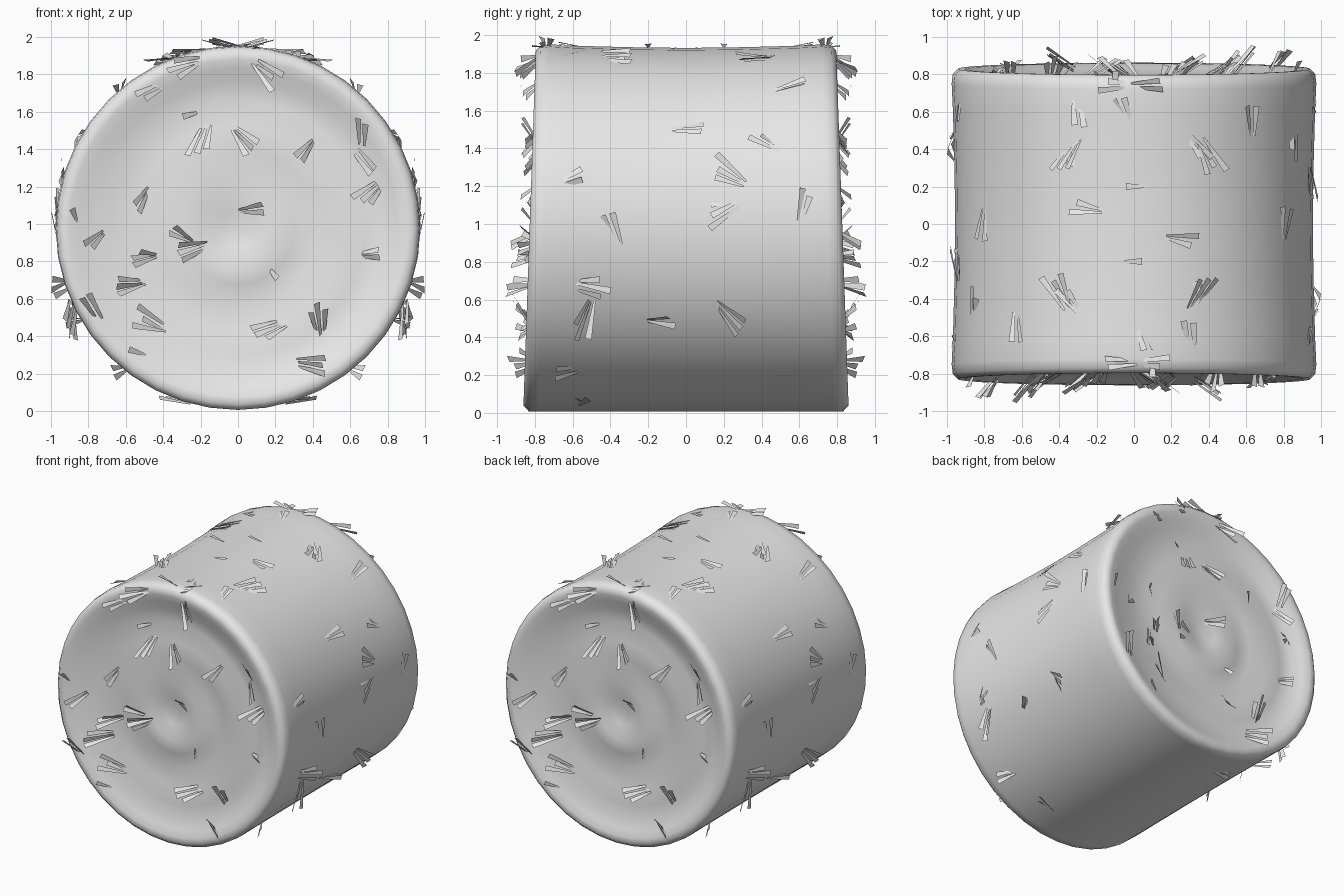
import bpy, bmesh, math, random
from mathutils import Vector, Matrix

random.seed(4)
old = bpy.data.objects.get("Cube")
if old:
    bpy.data.objects.remove(old)

straw_mat = bpy.data.materials.new("pale_grey")
straw_mat.use_nodes = True
straw_mat.diffuse_color = (0.8, 0.8, 0.8, 1)
straw_mat.node_tree.nodes["Principled BSDF"].inputs["Base Color"].default_value = (0.8, 0.8, 0.8, 1)

CZ = 0.978
SEGS = 40
# Half profile (radius, distance from the middle): dished end, puffed rim, side
END = [(0.1, 0.75), (0.2, 0.772), (0.3, 0.768), (0.42, 0.755), (0.55, 0.772),
       (0.68, 0.765), (0.78, 0.782), (0.85, 0.808), (0.9, 0.826), (0.94, 0.828)]
SIDE = [(0.967, 0.8), (0.973, 0.75), (0.966, 0.6), (0.958, 0.3), (0.954, 0)]


def end_depth(r, a):
    """Depth of the dished end with a soft spiral; the end leans out at the base."""
    pts = [(0, 0.735)] + END
    d = pts[-1][1]
    for (r0, d0), (r1, d1) in zip(pts, pts[1:]):
        if r <= r1:
            d = d0 + (d1 - d0) * (r - r0) / (r1 - r0)
            break
    spiral = 0.014 * math.sin(a + r * 14) * min(1, r * 5) if r < 0.8 else 0
    return d + spiral - 0.037 * r * r * math.sin(a)


def make_object(name, bm, smooth):
    me = bpy.data.meshes.new(name)
    bm.to_mesh(me)
    bm.free()
    me.materials.append(straw_mat)
    ob = bpy.data.objects.new(name, me)
    bpy.context.collection.objects.link(ob)
    for p in me.polygons:
        p.use_smooth = smooth
    return ob


# Rolled bale: rings from the front centre to the back centre
bm = bmesh.new()
half = [(r, d, True) for r, d in END] + [(r, d, False) for r, d in SIDE]
rings = []
for s, part in ((-1, half), (1, half[-2::-1])):
    for r, d, is_end in part:
        ring = []
        for i in range(SEGS):
            a = math.tau * i / SEGS
            # the back is the front turned half a circle about z
            face_a = a if s < 0 else math.pi - a
            y = end_depth(r, face_a) if is_end else d * (1 - 0.04 * math.sin(a) * (d > 0.7))
            # the waist fades out towards the ground
            ra = r if is_end else r + (0.97 - r) * max(0, -math.sin(a))
            ring.append(bm.verts.new((ra * math.cos(a), s * y, CZ + ra * math.sin(a))))
        rings.append(ring)
for ra, rb in zip(rings, rings[1:]):
    for i in range(SEGS):
        j = (i + 1) % SEGS
        bm.faces.new((ra[i], ra[j], rb[j], rb[i]))
for s, ring in ((-1, rings[0]), (1, rings[-1])):
    hub = bm.verts.new((0, s * 0.735, CZ))
    for i in range(SEGS):
        bm.faces.new((hub, ring[i], ring[(i + 1) % SEGS]))
bmesh.ops.recalc_face_normals(bm, faces=bm.faces)
make_object("bale", bm, True)


def add_tuft(bm, origin, u, v, n, angle, count, lift):
    """A fan of flat straws, narrow at the root and wide at the tip."""
    length = 0.09 + 0.035 * count
    for k in range(count):
        a = math.radians(angle + (k - (count - 1) / 2) * 11 + random.uniform(-5, 5))
        e = math.radians(lift + random.uniform(-5, 5))
        flat = u * math.cos(a) + v * math.sin(a)
        along = flat * math.cos(e) + n * math.sin(e)
        across = Matrix.Rotation(random.uniform(-0.6, 0.6), 3, along) @ n.cross(flat)
        size = length * random.uniform(0.75, 1.15)
        root = origin - flat * length / 2 + across * 0.038 * (k - (count - 1) / 2)
        tip = root + along * size
        corners = [root - across * 0.006, root + across * 0.006,
                   tip + across * 0.018, tip - across * 0.018]
        for turn in (1, -1):
            bm.faces.new([bm.verts.new((turn * c.x, turn * c.y, max(c.z, 0))) for c in corners])


# Tufts on the ends: x, z, direction, straws
end_tufts = [
    (-.3, 1.84, 200, 3), (.16, 1.8, -40, 3), (-.48, 1.7, 205, 2), (-.27, 1.58, 190, 1),
    (-.2, 1.43, -110, 3), (.05, 1.43, -45, 3), (.35, 1.38, 230, 2), (.66, 1.5, 90, 2),
    (.68, 1.33, -50, 2), (.69, 1.15, 225, 3), (.09, 1.08, 10, 2), (-.52, 1.12, 240, 2),
    (-.32, .95, 150, 2), (-.27, .86, 200, 3), (-.55, .82, 185, 3), (-.78, .9, 220, 2),
    (-.61, .67, 185, 3), (.72, .84, 0, 2), (-.48, .48, 155, 3), (.43, .5, 95, 3),
    (.15, .43, 205, 3), (.42, .25, -5, 3), (.2, .72, -50, 1), (-.78, .56, 120, 2),
    (-.55, .32, 165, 1), (-.88, 1.07, 110, 1)]
X, Y, Z = Vector((1, 0, 0)), Vector((0, 1, 0)), Vector((0, 0, 1))
bm = bmesh.new()
for x, z, ang, count in end_tufts:
    r, a = math.hypot(x, z - CZ), math.atan2(z - CZ, x)
    at = Vector((x, -end_depth(r, a) + 0.005, z))
    # tufts low on the outer left stand out furthest
    add_tuft(bm, at, X, Z, -Y, ang, count, 50 if x < -0.5 and 0.6 < z < 1 else 33)
make_object("end_straws", bm, False)

# Tufts on the curved side: degrees round the bale, y, direction, straws
side_tufts = [
    (33, 0, 0, 2), (15, -.63, 20, 2), (17, .22, 150, 3), (6, .2, 205, 3), (7, .62, 80, 2),
    (28, .43, 150, 2), (50, .55, 10, 2), (66, .36, 205, 3), (69, -.38, 0, 2),
    (-1, -.38, 110, 2), (-18, -.5, 0, 3), (-29, -.12, 15, 2), (-29, -.54, 250, 3),
    (-28, .24, -40, 3), (-50, -.65, 165, 2), (-70, -.56, 80, 2),
    (108, .6, 190, 2), (111, .37, 150, 3), (69, .4, 215, 2),
    (105, .08, 80, 2), (93, .6, 20, 2), (90, .2, 90, 1), (96, .74, 0, 1)]
bm = bmesh.new()
for deg, y, ang, count in side_tufts:
    t = math.radians(deg)
    n = Vector((math.cos(t), 0, math.sin(t)))
    v = Vector((-math.sin(t), 0, math.cos(t)))
    at = n * 0.958 + Y * y + Z * CZ
    # tufts on the lower flanks stick out, the rest lie almost flat
    add_tuft(bm, at, Y, v, n, ang, count, 27 if -55 < deg < -10 else 9)
# Straws standing off the top of the rims
for deg, ang in ((86, 270), (96, 90)):
    t = math.radians(deg)
    n = Vector((math.cos(t), 0, math.sin(t)))
    v = Vector((-math.sin(t), 0, math.cos(t)))
    add_tuft(bm, n * 0.959 + Y * 0.74 + Z * CZ, Y, v, n, ang, 2, 24)
make_object("side_straws", bm, False)
